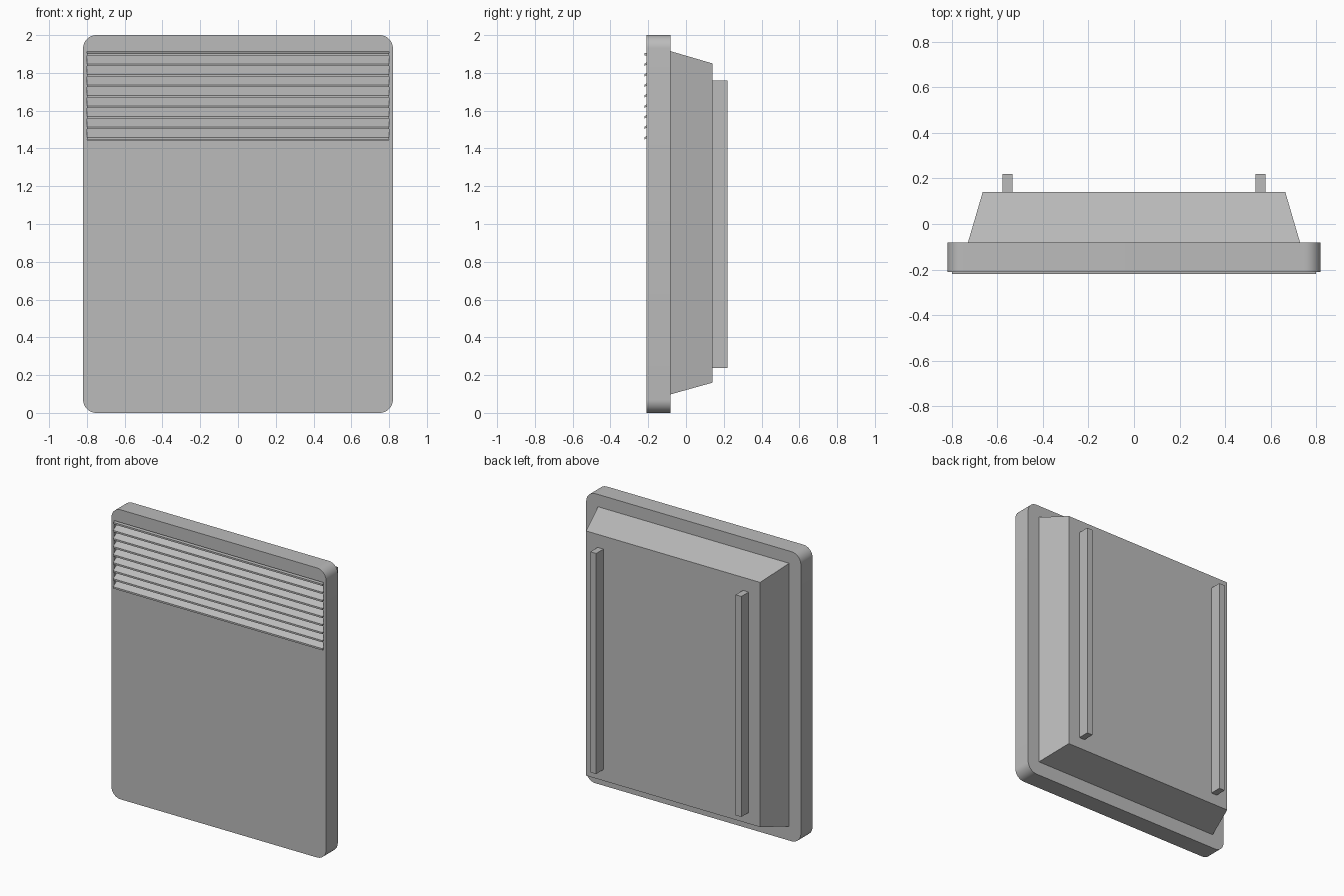
import bpy, bmesh, math

cube = bpy.data.objects.get("Cube")
if cube:
    bpy.data.objects.remove(cube, do_unlink=True)

grey = bpy.data.materials.new("light_grey")
grey.use_nodes = True
colour = (0.5, 0.5, 0.5, 1)
grey.diffuse_color = colour
grey.node_tree.nodes["Principled BSDF"].inputs["Base Color"].default_value = colour


def loft(name, start, end):
    """Closed solid between two matching outlines."""
    bm = bmesh.new()
    a = [bm.verts.new(p) for p in start]
    b = [bm.verts.new(p) for p in end]
    bm.faces.new(a)
    bm.faces.new(b[::-1])
    for i in range(len(a)):
        j = (i + 1) % len(a)
        bm.faces.new((a[i], b[i], b[j], a[j]))
    bmesh.ops.recalc_face_normals(bm, faces=bm.faces)
    mesh = bpy.data.meshes.new(name)
    bm.to_mesh(mesh)
    bm.free()
    mesh.materials.append(grey)
    obj = bpy.data.objects.new(name, mesh)
    bpy.context.collection.objects.link(obj)
    return obj


def rect(x0, x1, z0, z1, y):
    return [(x0, y, z0), (x1, y, z0), (x1, y, z1), (x0, y, z1)]


def rounded(half, z0, z1, r, y, steps=10):
    pts = []
    for k, (cx, cz) in enumerate([(half - r, z1 - r), (r - half, z1 - r),
                                  (r - half, z0 + r), (half - r, z0 + r)]):
        for s in range(steps + 1):
            t = math.pi / 2 * (k + s / steps)
            pts.append((cx + r * math.cos(t), y, cz + r * math.sin(t)))
    return pts


# Front panel with a recessed vent opening
FRONT, BACK, FLOOR = -0.21, -0.082, -0.15
panel = loft("front_panel", rounded(0.82, 0, 2, 0.07, FRONT),
             rounded(0.82, 0, 2, 0.07, BACK))
cutter = loft("vent_cutter", rect(-0.8, 0.8, 1.445, 1.912, -0.3),
              rect(-0.8, 0.8, 1.445, 1.912, FLOOR))
cutter.hide_render = True
cut = panel.modifiers.new("vent_opening", "BOOLEAN")
cut.operation = "DIFFERENCE"
cut.solver = "EXACT"
cut.object = cutter
bpy.context.view_layer.objects.active = panel
panel.select_set(True)
bpy.ops.object.modifier_apply(modifier=cut.name)
bpy.data.objects.remove(cutter, do_unlink=True)
bpy.ops.object.shade_smooth_by_angle(angle=math.radians(30))

# Sloping vent slats, rising towards the back
TIP, RISE, THICK = -0.22, 0.045, 0.012
for i in range(9):
    z = 1.447 + i * 0.0556
    top = min(z + RISE, 1.9)
    profile = [(TIP, z), (FLOOR, top), (FLOOR, top + THICK), (TIP, z + THICK)]
    loft(f"vent_slat_{i + 1}", [(-0.8, y, h) for y, h in profile],
         [(0.8, y, h) for y, h in profile])

# Tapered rear housing
loft("rear_housing", rect(-0.73, 0.73, 0.098, 1.915, BACK),
     rect(-0.665, 0.665, 0.16, 1.85, 0.14))

# Wall mounting rails
for name, x in (("left_rail", 0.555), ("right_rail", -0.555)):
    loft(name, rect(x - 0.022, x + 0.022, 0.237, 1.76, 0.14),
         rect(x - 0.022, x + 0.022, 0.237, 1.76, 0.22))
